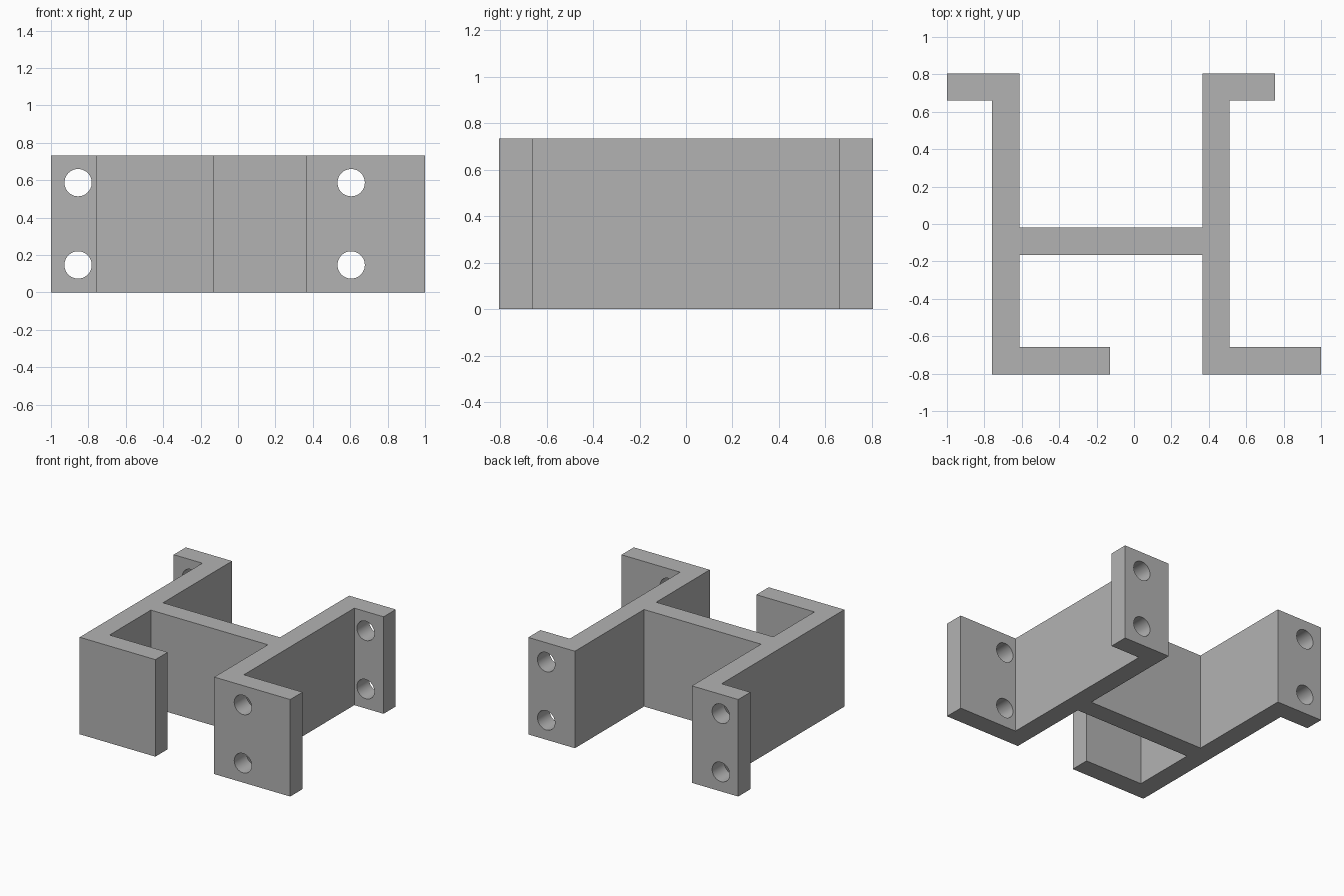
import bpy
import bmesh
from math import pi

cube = bpy.data.objects.get("Cube")
if cube:
    bpy.data.objects.remove(cube, do_unlink=True)

HEIGHT = 0.733
Y_FRONT, Y_FRONT_IN = -0.805, -0.658
Y_BACK_IN, Y_BACK = 0.66, 0.805
WEB_FRONT, WEB_BACK = -0.165, -0.02
LEFT_WALL = (0.365, 0.51)
RIGHT_WALL = (-0.76, -0.613)

grey = bpy.data.materials.new("plain grey")
grey.use_nodes = True
grey.diffuse_color = (0.45, 0.45, 0.45, 1)
grey.node_tree.nodes["Principled BSDF"].inputs["Base Color"].default_value = grey.diffuse_color


def extrude_outline(name, points, height):
    """Closed outline in plan, raised to a solid."""
    bm = bmesh.new()
    base = bm.faces.new([bm.verts.new((x, y, 0)) for x, y in points])
    raised = bmesh.ops.extrude_face_region(bm, geom=[base])["geom"]
    top = [v for v in raised if isinstance(v, bmesh.types.BMVert)]
    bmesh.ops.translate(bm, verts=top, vec=(0, 0, height))
    bmesh.ops.recalc_face_normals(bm, faces=bm.faces)
    mesh = bpy.data.meshes.new(name)
    bm.to_mesh(mesh)
    bm.free()
    mesh.materials.append(grey)
    obj = bpy.data.objects.new(name, mesh)
    bpy.context.collection.objects.link(obj)
    return obj


# Bracket: two walls, a cross web and four turned flanges in one outline
r0, r1 = RIGHT_WALL
l0, l1 = LEFT_WALL
bracket = extrude_outline("bracket", [
    (r0, Y_FRONT), (-0.127, Y_FRONT), (-0.127, Y_FRONT_IN), (r1, Y_FRONT_IN),
    (r1, WEB_FRONT), (l0, WEB_FRONT),
    (l0, Y_FRONT), (1, Y_FRONT), (1, Y_FRONT_IN), (l1, Y_FRONT_IN),
    (l1, Y_BACK_IN), (0.755, Y_BACK_IN), (0.755, Y_BACK), (l0, Y_BACK),
    (l0, WEB_BACK), (r1, WEB_BACK),
    (r1, Y_BACK), (-1, Y_BACK), (-1, Y_BACK_IN), (r0, Y_BACK_IN),
], HEIGHT)

# Screw holes: two through each drilled flange
holes = [(-0.855, Y_BACK), (0.605, Y_BACK), (0.605, Y_FRONT)]
for x, y in holes:
    for z in (0.147, 0.587):
        bpy.ops.mesh.primitive_cylinder_add(
            vertices=48, radius=0.073, depth=0.5,
            location=(x, y, z), rotation=(pi / 2, 0, 0))
        cutter = bpy.context.object
        cutter.name = "hole_cutter"
        cutter.data.materials.append(grey)
        cut = bracket.modifiers.new("screw hole", "BOOLEAN")
        cut.operation = "DIFFERENCE"
        cut.solver = "EXACT"
        cut.object = cutter
        bpy.ops.object.select_all(action="DESELECT")
        bracket.select_set(True)
        bpy.context.view_layer.objects.active = bracket
        bpy.ops.object.modifier_apply(modifier=cut.name)
        bpy.data.objects.remove(cutter, do_unlink=True)

# Smooth hole walls, crisp corners
bpy.ops.object.shade_smooth_by_angle(angle=pi / 6)
